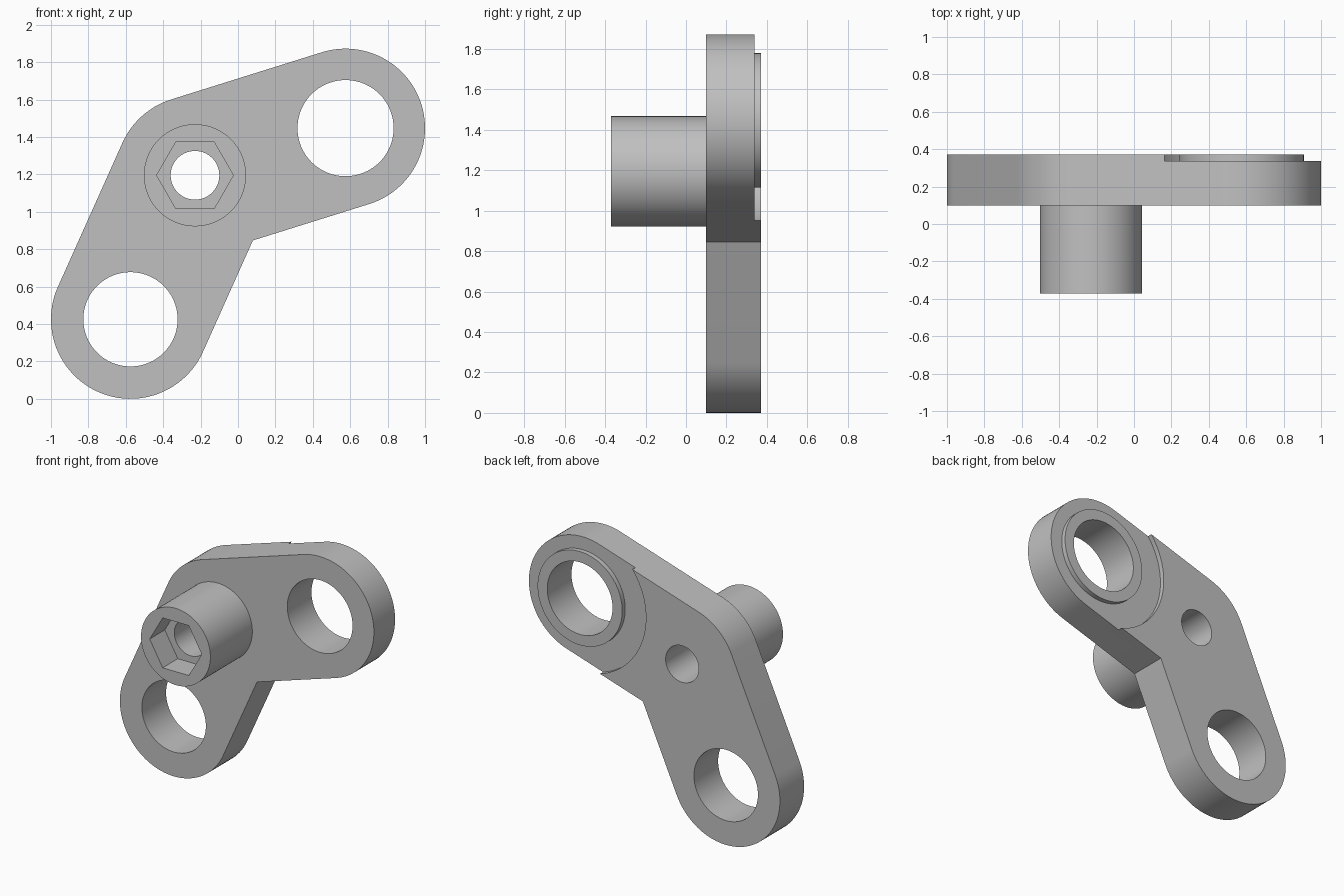
import bpy
import bmesh
from math import atan2, cos, sin, pi, radians
from mathutils import Vector

cube = bpy.data.objects.get("Cube")
if cube:
    bpy.data.objects.remove(cube, do_unlink=True)

# Main dimensions, as (x, z) centres and y depths
LOWER, MIDDLE, UPPER = Vector((-0.575, 0.425)), Vector((-0.23, 1.195)), Vector((0.575, 1.447))
ARM_RADIUS = 0.425
FRONT, BACK, RECESS, BOSS_FRONT = 0.1, 0.372, 0.338, -0.372
BEYOND = 0.6

steel = bpy.data.materials.new("plain_grey")
steel.use_nodes = True
grey = (0.53, 0.53, 0.53, 1)
steel.diffuse_color = grey
steel.node_tree.nodes["Principled BSDF"].inputs["Base Color"].default_value = grey


def arc(centre, radius, start, end, steps):
    angles = [start + (end - start) * i / steps for i in range(steps + 1)]
    return [centre + radius * Vector((cos(a), sin(a))) for a in angles]


def prism(name, outline, y0, y1):
    """Extrude an outline in the xz plane from y0 to y1."""
    bm = bmesh.new()
    face = bm.faces.new([bm.verts.new((p.x, y0, p.y)) for p in outline])
    extruded = bmesh.ops.extrude_face_region(bm, geom=[face], use_keep_orig=True)
    moved = [v for v in extruded["geom"] if isinstance(v, bmesh.types.BMVert)]
    bmesh.ops.translate(bm, verts=moved, vec=(0, y1 - y0, 0))
    bmesh.ops.recalc_face_normals(bm, faces=bm.faces[:])
    mesh = bpy.data.meshes.new(name)
    bm.to_mesh(mesh)
    bm.free()
    mesh.materials.append(steel)
    obj = bpy.data.objects.new(name, mesh)
    bpy.context.collection.objects.link(obj)
    return obj


def cylinder(name, centre, radius, y0, y1, sides=96):
    return prism(name, arc(centre, radius, 0, 2 * pi, sides)[:-1], y0, y1)


def combine(target, tool, operation):
    """Apply a boolean and remove the tool."""
    mod = target.modifiers.new("boolean", "BOOLEAN")
    mod.object, mod.operation, mod.solver = tool, operation, "EXACT"
    graph = bpy.context.evaluated_depsgraph_get()
    result = bpy.data.meshes.new_from_object(target.evaluated_get(graph))
    target.modifiers.clear()
    target.data = result
    bpy.data.objects.remove(tool, do_unlink=True)


# Bent plate outline: two round ends, a rounded outer bend, a sharp inner corner
to_upper = atan2(*(UPPER - MIDDLE).yx)
to_lower = atan2(*(LOWER - MIDDLE).yx) + 2 * pi
quarter = pi / 2
bisector = (to_lower + to_upper + 2 * pi) / 2
reach = ARM_RADIUS / sin(bisector - to_lower)
outline = (
    arc(UPPER, ARM_RADIUS, to_upper - quarter, to_upper + quarter, 48)
    + arc(MIDDLE, ARM_RADIUS, to_upper + quarter, to_lower - quarter, 14)
    + arc(LOWER, ARM_RADIUS, to_lower - quarter, to_lower + quarter, 48)
    + [MIDDLE + reach * Vector((cos(bisector), sin(bisector)))]
)
bracket = prism("bent_link_bracket", outline, FRONT, BACK)

# Shallow recess on the back, leaving a raised ring around the upper hole
recess = cylinder("recess_cutter", UPPER, 0.52, RECESS, BEYOND)
combine(recess, cylinder("ring_keeper", UPPER, 0.333, 0, 1), "DIFFERENCE")
combine(bracket, recess, "DIFFERENCE")

# Boss on the front
combine(bracket, cylinder("boss", MIDDLE, 0.273, BOSS_FRONT, FRONT + 0.08), "UNION")

# Through holes and the hexagonal socket
for name, centre, radius in (
    ("upper_hole", UPPER, 0.257),
    ("lower_hole", LOWER, 0.252),
    ("bolt_hole", MIDDLE, 0.13),
):
    combine(bracket, cylinder(name, centre, radius, -BEYOND, BEYOND), "DIFFERENCE")
socket = cylinder("hex_socket", MIDDLE, 0.205, -BEYOND, BOSS_FRONT + 0.17, 6)
combine(bracket, socket, "DIFFERENCE")

# Smooth curved walls with crisp edges
bpy.ops.object.select_all(action="DESELECT")
bracket.select_set(True)
bpy.context.view_layer.objects.active = bracket
bpy.ops.object.shade_smooth_by_angle(angle=radians(30))
